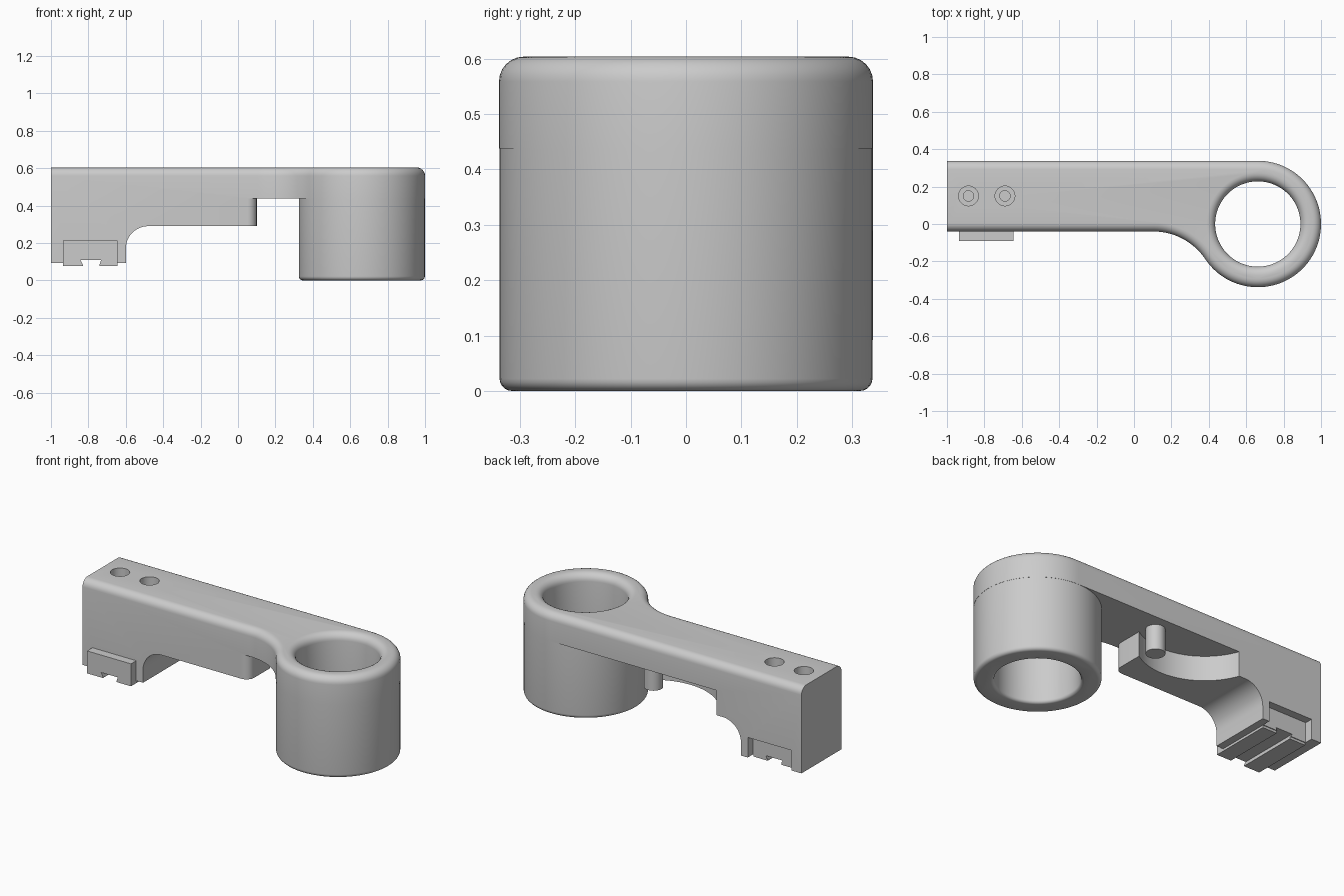
import bpy, bmesh
from math import cos, sin, radians, pi

if "Cube" in bpy.data.objects:
    bpy.data.objects.remove(bpy.data.objects["Cube"])

CX, R, HOLE = 0.662, 0.338, 0.228      # ring centre, outer and inner radius
FRONT, BACK, TOP = -0.04, 0.338, 0.604  # arm sides and top


def finish(bm, name):
    bmesh.ops.recalc_face_normals(bm, faces=bm.faces)
    me = bpy.data.meshes.new(name)
    bm.to_mesh(me)
    bm.free()
    ob = bpy.data.objects.new(name, me)
    bpy.context.collection.objects.link(ob)
    return ob


def prism(name, pts, a, b, axis='z', bevel=0):
    """Extrude an outline along z (xy points) or y (xz points)."""
    bm = bmesh.new()
    place = (lambda p, t: (p[0], p[1], t)) if axis == 'z' else (lambda p, t: (p[0], t, p[1]))
    lo = [bm.verts.new(place(p, a)) for p in pts]
    hi = [bm.verts.new(place(p, b)) for p in pts]
    bm.faces.new(lo)
    bm.faces.new(hi)
    n = len(pts)
    for i in range(n):
        j = (i + 1) % n
        bm.faces.new((lo[i], lo[j], hi[j], hi[i]))
    if bevel:
        bmesh.ops.recalc_face_normals(bm, faces=bm.faces)
        top = [e for e in bm.edges if all(v.co.z > b - 1e-5 for v in e.verts)
               and not all(v.co.x < -0.999 for v in e.verts)]
        bmesh.ops.bevel(bm, geom=top, offset=bevel, segments=6, profile=0.5,
                        affect='EDGES', clamp_overlap=False)
    return finish(bm, name)


def box(name, x, y, z):
    return prism(name, [(x[0], y[0]), (x[1], y[0]), (x[1], y[1]), (x[0], y[1])], *z)


def lathe(name, prof, x, y, n=96):
    """Revolve (radius, z) points; ends are closed by flat caps."""
    bm = bmesh.new()
    rings = [[bm.verts.new((x + r * cos(2 * pi * i / n), y + r * sin(2 * pi * i / n), z))
              for i in range(n)] for r, z in prof]
    for a, b in zip(rings, rings[1:]):
        for i in range(n):
            j = (i + 1) % n
            bm.faces.new((a[i], a[j], b[j], b[i]))
    bm.faces.new(rings[0])
    bm.faces.new(rings[-1])
    return finish(bm, name)


def arc(cx, cy, r, a, b, n):
    return [(cx + r * cos(radians(a + (b - a) * i / n)),
             cy + r * sin(radians(a + (b - a) * i / n))) for i in range(n + 1)]


def combine(ob, other, op):
    other.hide_render = True
    m = ob.modifiers.new(op, 'BOOLEAN')
    m.operation, m.object, m.solver = op, other, 'EXACT'
    bpy.context.view_layer.objects.active = ob
    bpy.ops.object.modifier_apply(modifier=m.name)
    bpy.data.objects.remove(other)


# arm and ring outline with a tangent fillet between them
t = 33.75
fr = (R * sin(radians(t)) + FRONT) / (1 - sin(radians(t)))
fx, fy = CX - (R + fr) * cos(radians(t)), FRONT - fr
outline = [(-1, BACK), (-1, FRONT)] + arc(fx, fy, fr, 90, t, 16) \
    + arc(CX, 0, R, 180 + t, 450, 63)[1:]
body = prism('bracket_arm', outline, 0, TOP, bevel=0.045)

# cut the stepped underside
under = [(-1.1, -0.1), (1.2, -0.1), (1.2, 0.438), (0.1, 0.438), (0.1, 0.29)] \
    + arc(-0.48, 0.17, 0.12, 90, 180, 12) + [(-0.6, 0.092), (-1.1, 0.092)]
combine(body, prism('under_cutter', under, -1, 1, 'y'), 'DIFFERENCE')

# round the front corner of the step
corner = [(0.13, -0.07), (0.13, 0.01), (0.1, 0.01)] \
    + arc(0.05, 0.01, 0.05, 0, -90, 8)[1:] + [(0.05, -0.07)]
combine(body, prism('corner_cutter', corner, 0.2, 0.438), 'DIFFERENCE')

# curved relief at the back and the stop pin
combine(body, lathe('relief_cutter', [(0.36, 0.2), (0.36, 0.438)], -0.1, 0.46), 'DIFFERENCE')
combine(body, lathe('stop_pin', [(0.052, 0.29), (0.052, 0.5)], 0.05, 0.235, 32), 'UNION')

# barrel below the ring, with a rounded foot
foot = [(R - 0.001 - 0.022 + 0.022 * cos(radians(a)), 0.022 + 0.022 * sin(radians(a)))
        for a in range(-90, 1, 18)]
combine(body, lathe('barrel', foot + [(R - 0.001, 0.5)], CX, 0), 'UNION')

# through hole with rounded lips
f, g = 0.045, 0.018
lip_low = [(HOLE + g - g * cos(radians(a)), g - g * sin(radians(a))) for a in range(90, -1, -18)]
lip_top = [(HOLE + f - f * cos(radians(a)), TOP - f + f * sin(radians(a))) for a in range(0, 91, 15)]
combine(body, lathe('bore_cutter', [(HOLE + g, -0.1)] + lip_low + lip_top + [(HOLE + f, 0.7)],
                    CX, 0), 'DIFFERENCE')

# sliding bar, its empty notch at the back, and the groove below
bar = (-0.935, -0.645)
combine(body, box('notch_cutter', bar, (0.29, 0.4), (0.0, 0.212)), 'DIFFERENCE')
combine(body, box('slide_bar', bar, (-0.09, 0.285), (0.078, 0.212)), 'UNION')
groove = [(-0.83, 0.0), (-0.74, 0.0), (-0.74, 0.085), (-0.732, 0.108), (-0.842, 0.108), (-0.83, 0.085)]
combine(body, prism('groove_cutter', groove, -0.3, 0.5, 'y'), 'DIFFERENCE')

# counterbored screw holes
for x in (-0.885, -0.69):
    combine(body, lathe('screw_cutter', [(0.028, 0.2), (0.028, 0.4), (0.053, 0.4), (0.053, 0.7)],
                        x, 0.15, 32), 'DIFFERENCE')

body.select_set(True)
bpy.context.view_layer.objects.active = body
bpy.ops.object.shade_smooth_by_angle(angle=radians(30))
